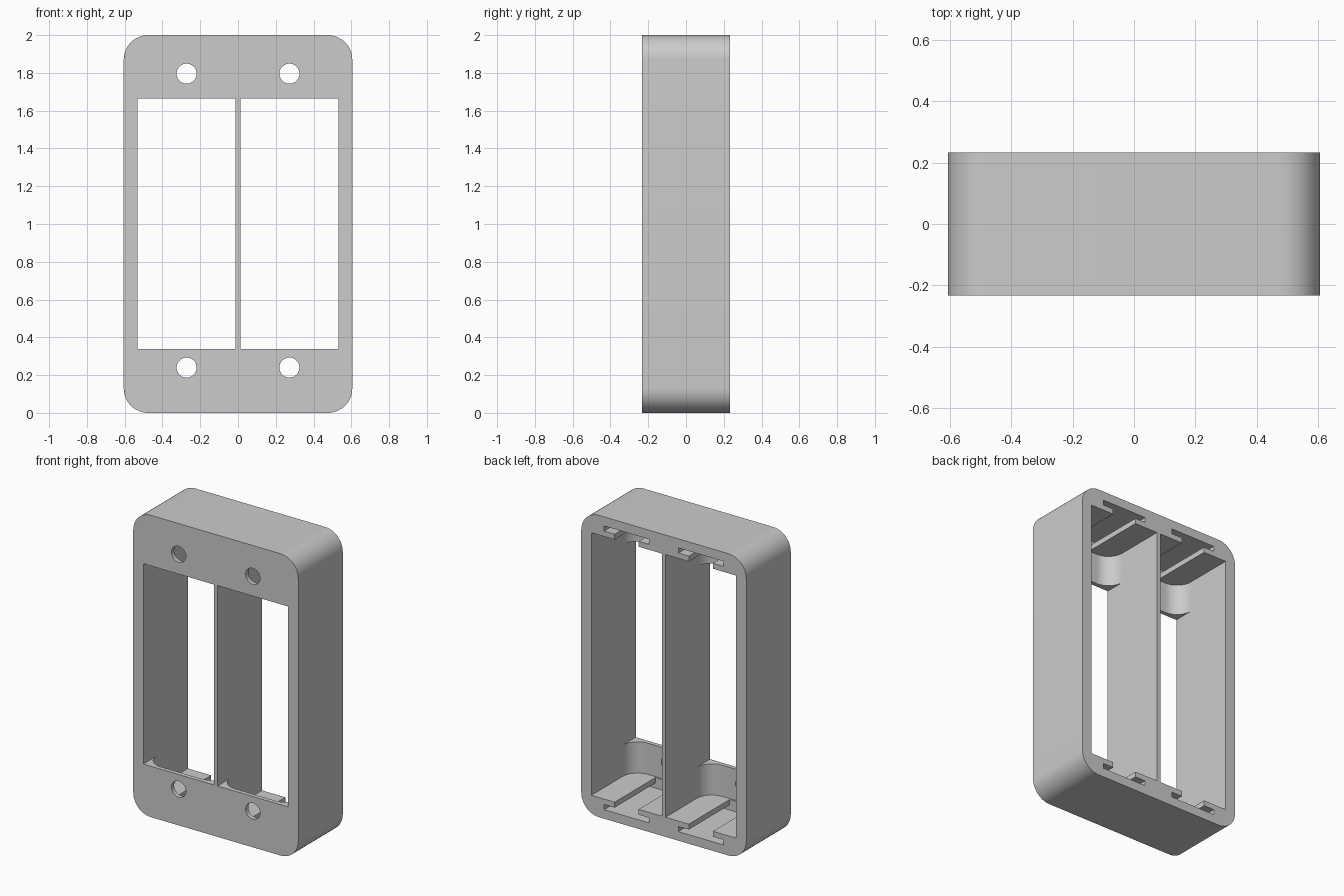
import bpy
import bmesh
from math import pi, cos, sin
from mathutils import Matrix, Vector

cube = bpy.data.objects.get("Cube")
if cube:
    bpy.data.objects.remove(cube, do_unlink=True)

WIDTH, DEPTH, HEIGHT = 1.21, 0.466, 2.0
BACK, FRONT = DEPTH / 2, -DEPTH / 2
BAY_X = 0.272          # centre of each bay
BAY_W = 0.518
POCKET_Z = 0.87        # half height of the rear pocket
cutters = []


def add_object(name, bm):
    mesh = bpy.data.meshes.new(name)
    bmesh.ops.recalc_face_normals(bm, faces=bm.faces[:])
    bm.to_mesh(mesh)
    bm.free()
    obj = bpy.data.objects.new(name, mesh)
    bpy.context.collection.objects.link(obj)
    return obj


def box(name, lo, hi, round_axis=None, radius=0, segments=12, keep=None):
    """Box between two corners, rounding the edges along one axis."""
    lo, hi = Vector(lo), Vector(hi)
    bm = bmesh.new()
    bmesh.ops.create_cube(bm, size=1)
    size = hi - lo
    bmesh.ops.transform(bm, verts=bm.verts[:], matrix=Matrix.Translation((lo + hi) / 2)
                        @ Matrix.Diagonal((*size, 1)))
    if round_axis is not None:
        edges = [e for e in bm.edges
                 if abs((e.verts[0].co - e.verts[1].co)[round_axis]) > size[round_axis] * 0.9
                 and (keep is None or keep(e.verts[0].co))]
        bmesh.ops.bevel(bm, geom=edges, offset=radius, segments=segments,
                        profile=0.5, affect='EDGES')
    return add_object(name, bm)


def cutter(obj):
    obj.hide_render = True
    cutters.append(obj)


# Body with rounded corners
frame = box("double_frame", (-WIDTH / 2, FRONT, 0), (WIDTH / 2, BACK, HEIGHT),
            round_axis=1, radius=0.13, segments=16)

for side in (-1, 1):
    cx = side * BAY_X
    x0, x1 = cx - BAY_W / 2, cx + BAY_W / 2
    # Rear pocket with rounded front corners
    cutter(box("pocket_cutter", (x0, -0.205, 1 - POCKET_Z), (x1, 0.4, 1 + POCKET_Z),
               round_axis=2, radius=0.11, keep=lambda co: co.y < 0))
    # Window through the front plate
    cutter(box("window_cutter", (x0, -0.4, 0.337), (x1, -0.05, 1.665)))
    for end in (-1, 1):
        # T-shaped slot in each rail: narrow neck and wide foot
        for half, near, far in ((0.088, 0.8, 0.925), (0.165, 0.906, 0.94)):
            z = sorted((1 + end * near, 1 + end * far))
            cutter(box("slot_cutter", (cx - half, -0.195, z[0]), (cx + half, 0.4, z[1])))
        # Screw hole
        bm = bmesh.new()
        bmesh.ops.create_cone(bm, cap_ends=True, segments=40, radius1=0.053,
                              radius2=0.053, depth=0.25,
                              matrix=Matrix.Translation((cx, -0.25, 1.018 + end * 0.778))
                              @ Matrix.Rotation(pi / 2, 4, 'X'))
        cutter(add_object("hole_cutter", bm))

# Cut the openings and bake the result
for c in cutters:
    mod = frame.modifiers.new("cut", 'BOOLEAN')
    mod.operation = 'DIFFERENCE'
    mod.solver = 'EXACT'
    mod.object = c
bpy.context.view_layer.update()
baked = bpy.data.meshes.new_from_object(
    frame.evaluated_get(bpy.context.evaluated_depsgraph_get()))
frame.modifiers.clear()
frame.data = baked
for c in cutters:
    bpy.data.objects.remove(c, do_unlink=True)

# Plain grey plastic
grey = bpy.data.materials.new("light_grey")
grey.use_nodes = True
color = (0.6, 0.6, 0.6, 1)
grey.diffuse_color = color
grey.node_tree.nodes["Principled BSDF"].inputs["Base Color"].default_value = color
frame.data.materials.clear()
frame.data.materials.append(grey)

bpy.ops.object.select_all(action='DESELECT')
frame.select_set(True)
bpy.context.view_layer.objects.active = frame
bpy.ops.object.shade_smooth_by_angle(angle=pi / 6)
